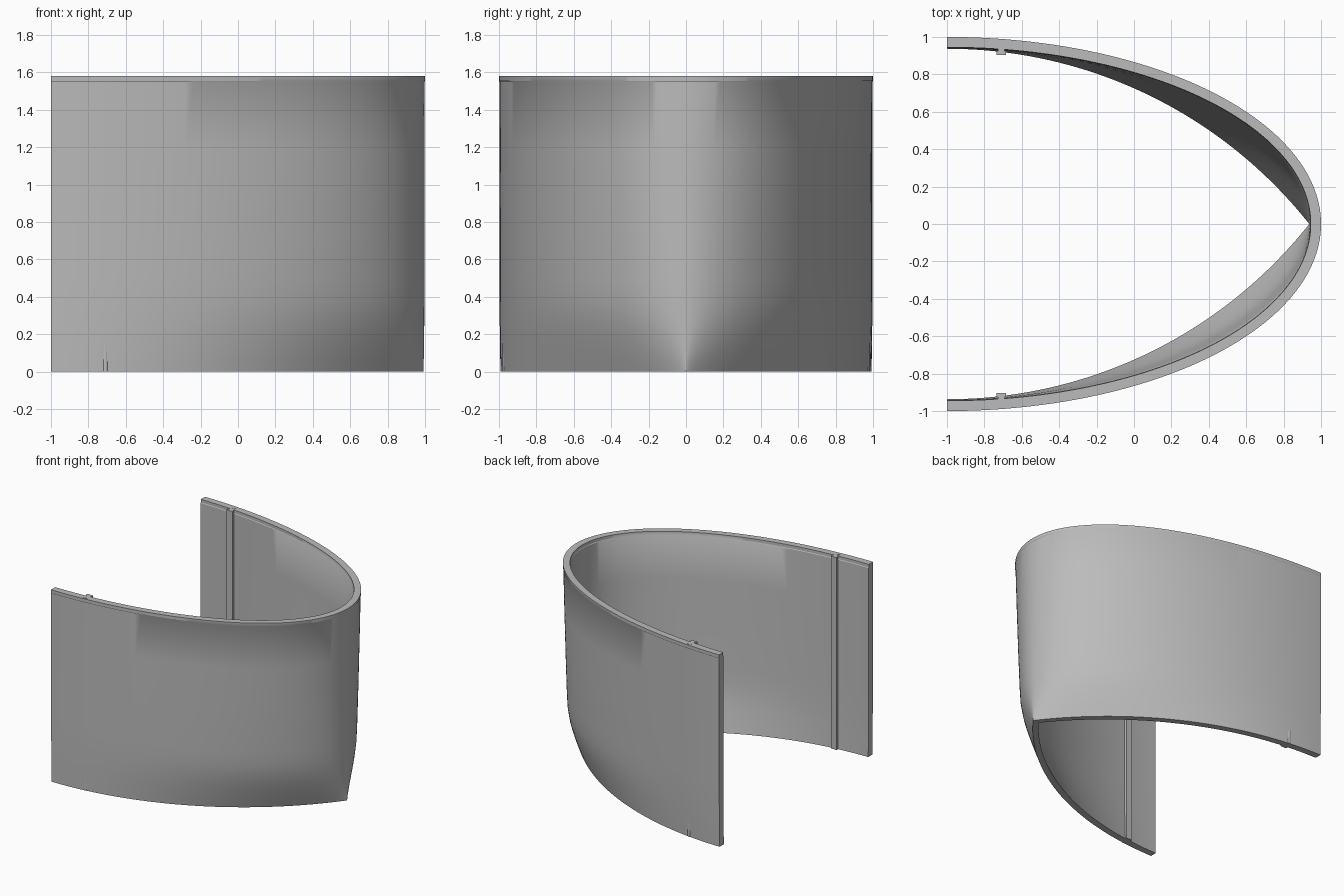
import bpy, bmesh, math

cube = bpy.data.objects.get("Cube")
if cube:
    bpy.data.objects.remove(cube)

HEIGHT = 1.58
WALL = 0.055
SEGMENTS = 120

grey = bpy.data.materials.new("plain grey")
grey.use_nodes = True
grey.diffuse_color = (0.5, 0.5, 0.5, 1)
grey.node_tree.nodes["Principled BSDF"].inputs["Base Color"].default_value = (0.5, 0.5, 0.5, 1)


def add_object(name, bm):
    bmesh.ops.recalc_face_normals(bm, faces=bm.faces)
    mesh = bpy.data.meshes.new(name)
    bm.to_mesh(mesh)
    bm.free()
    mesh.materials.append(grey)
    obj = bpy.data.objects.new(name, mesh)
    bpy.context.collection.objects.link(obj)
    bpy.ops.object.select_all(action='DESELECT')
    obj.select_set(True)
    bpy.context.view_layer.objects.active = obj
    bpy.ops.object.shade_smooth_by_angle(angle=math.radians(30))
    return obj


def half_width(x, a, b, roundness):
    """Blend a pointed arch (0) into a half ellipse (1)."""
    ellipse = b * math.sqrt(max(0, 1 - (x / a) ** 2))
    radius = (a * a + b * b) / (2 * b)
    arch = b - radius + math.sqrt(max(0, radius ** 2 - x * x))
    return arch + (ellipse - arch) * roundness


def section(bm, a, b, z, roundness):
    row = []
    for i in range(SEGMENTS + 1):
        angle = math.pi * (i / SEGMENTS - 0.5)
        x = a * math.cos(angle)
        y = math.copysign(half_width(x, a, b, roundness), angle)
        if i == SEGMENTS // 2:
            y = 0
        row.append(bm.verts.new((x - 1, y, z)))
    return row


# Curved wall: pointed at the foot, elliptical at the rim
# Each level: height, roundness, inset below the lip
levels = [(0, 0, 0.008), (0.06, 0.15, 0.007), (0.12, 0.29, 0.006),
          (0.19, 0.44, 0.005), (0.26, 0.57, 0.004), (0.32, 0.65, 0.004),
          (0.38, 0.71, 0.003), (0.5, 0.76, 0.003), (0.8, 0.84, 0.003),
          (1.2, 0.93, 0.003), (1.55, 1, 0.003), (1.555, 1, 0), (HEIGHT, 1, 0)]
bm = bmesh.new()
outer, inner = [], []
for z, roundness, inset in levels:
    outer.append(section(bm, 2 - inset, 1 - inset, z, roundness))
    inner.append(section(bm, 2 - WALL - inset, 1 - WALL - inset, z, roundness))


def bridge(first, second):
    for i in range(len(first) - 1):
        bm.faces.new((first[i], first[i + 1], second[i + 1], second[i]))


for rows in (outer, inner):
    for low, high in zip(rows, rows[1:]):
        bridge(low, high)
for k in (0, -1):
    bridge(outer[k], inner[k])
    bridge([row[k] for row in outer], [row[k] for row in inner])
add_object("curved_wall", bm)

# Upright T-shaped rails on the inside, with a pin in the wall beside each
RAIL_X = -0.71
for side, label in ((1, "left"), (-1, "right")):
    bm = bmesh.new()
    profile = [(-0.017, 0.95), (-0.017, 0.925), (-0.026, 0.925), (-0.026, 0.903),
               (0.026, 0.903), (0.026, 0.925), (0.017, 0.925), (0.017, 0.95)]
    face = bm.faces.new([bm.verts.new((RAIL_X + x, side * y, 0)) for x, y in profile])
    result = bmesh.ops.extrude_face_region(bm, geom=[face])
    top = [g for g in result["geom"] if isinstance(g, bmesh.types.BMVert)]
    bmesh.ops.translate(bm, verts=top, vec=(0, 0, HEIGHT))
    add_object(label + "_rail", bm)

    bm = bmesh.new()
    bmesh.ops.create_cone(bm, cap_ends=True, segments=24, radius1=0.016,
                          radius2=0.016, depth=HEIGHT + 0.002)
    bmesh.ops.translate(bm, verts=bm.verts, vec=(RAIL_X, side * 0.964, HEIGHT / 2 + 0.001))
    add_object(label + "_pin", bm)
